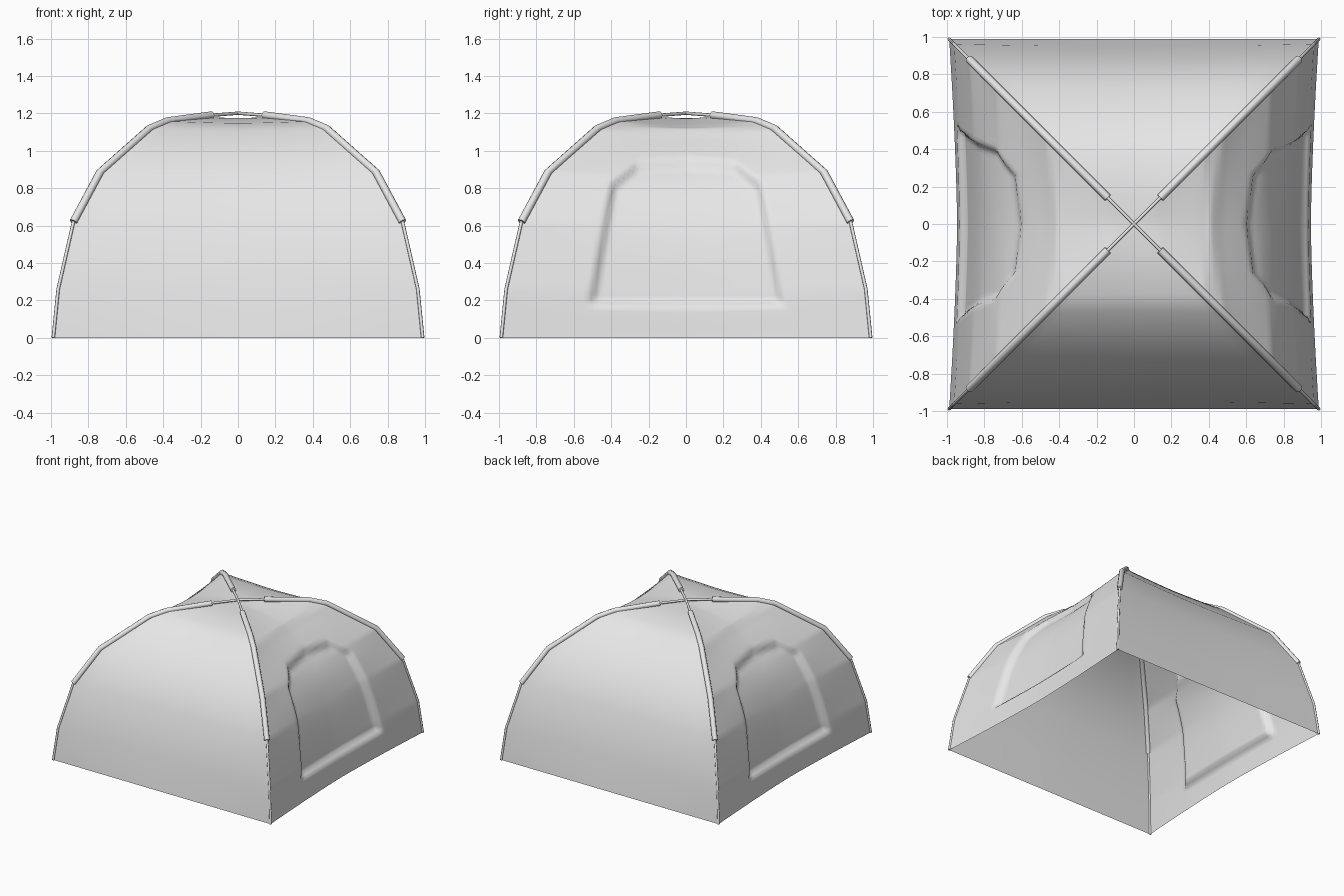
import bpy, bmesh, math
from mathutils import Vector, Matrix

cube = bpy.data.objects.get("Cube")
if cube:
    bpy.data.objects.remove(cube, do_unlink=True)

grey = bpy.data.materials.new("light_grey")
grey.use_nodes = True
grey.diffuse_color = (0.8, 0.8, 0.8, 1)
grey.node_tree.nodes["Principled BSDF"].inputs["Base Color"].default_value = (0.8, 0.8, 0.8, 1)

# Dome profile from the crown down to the ground: (distance from axis, height)
PROFILE = [Vector(p) for p in (
    (0, 1.175), (.14, 1.178), (.38, 1.158), (.475, 1.118),
    (.738, .885), (.88, .62), (.962, .26), (.988, 0))]
LAST = len(PROFILE) - 1
# Right half of the doorway outline, from sill to crown: (sideways, height)
DOOR = [Vector(p) for p in ((.53, .17), (.41, .85), (.27, .97), (0, 1.0))]


def profile_point(t, smooth):
    """Point on the profile, blended from straight (0) to rounded (1)."""
    i = min(int(t), LAST - 1)
    f = t - i
    b, c = PROFILE[i], PROFILE[i + 1]
    a = PROFILE[max(i - 1, 0)]
    d = PROFILE[min(i + 2, LAST)]
    curve = (2 * b + (c - a) * f + (2 * a - 5 * b + 4 * c - d) * f ** 2
             + (3 * b - a - 3 * c + d) * f ** 3) / 2
    return b.lerp(c, f).lerp(curve, smooth)


def door_depth(x, z):
    """How far the cloth is set back inside the doorway."""
    p = Vector((abs(x), z))
    inside = z - DOOR[0].y
    for a, b in zip(DOOR, DOOR[1:]):
        edge = (b - a).normalized()
        inside = min(inside, edge.x * (p.y - a.y) - edge.y * (p.x - a.x))
    s = max(0, min(1, inside / .045))
    return .038 * s * s * (3 - 2 * s)


def panel(name, angle, door):
    """One of the four cloth walls, built as a grid and turned into place."""
    cols, steps = (84, 13) if door else (12, 1)
    bm = bmesh.new()
    rows = []
    for j in range(LAST * steps + 1):
        row = []
        for i in range(cols + 1):
            u = 2 * i / cols - 1
            mid = 1 - abs(u) ** 1.5
            r, z = profile_point(j / steps, mid if door else 0)
            x = u * r
            inward = Vector((0, r, -.7 * z)).normalized()
            sag = (.042 if door else .015 * min(1, z * 4)) * mid * min(1, r / .5)
            if door:
                sag += door_depth(x, z)
            row.append(bm.verts.new(Vector((x, -r, z)) + inward * sag))
        rows.append(row)
    for top, low in zip(rows, rows[1:]):
        for i in range(cols):
            bm.faces.new((top[i], low[i], low[i + 1], top[i + 1]))
    bmesh.ops.remove_doubles(bm, verts=bm.verts, dist=1e-5)
    bm.transform(Matrix.Rotation(angle, 4, 'Z'))
    for f in bm.faces:
        f.smooth = True
    mesh = bpy.data.meshes.new(name)
    bm.to_mesh(mesh)
    bm.free()
    mesh.materials.append(grey)
    bpy.context.collection.objects.link(bpy.data.objects.new(name, mesh))


def tube(name, points, radius):
    """Round capped tube along a path."""
    curve = bpy.data.curves.new(name + "_path", 'CURVE')
    curve.dimensions = '3D'
    curve.bevel_depth = radius
    curve.bevel_resolution = 2
    curve.use_fill_caps = True
    spline = curve.splines.new('POLY')
    spline.points.add(len(points) - 1)
    for sp, p in zip(spline.points, points):
        sp.co = (*p, 1)
    helper = bpy.data.objects.new(name + "_path", curve)
    bpy.context.collection.objects.link(helper)
    bpy.context.view_layer.update()
    deps = bpy.context.evaluated_depsgraph_get()
    mesh = bpy.data.meshes.new_from_object(helper.evaluated_get(deps))
    bpy.data.objects.remove(helper, do_unlink=True)
    mesh.name = name
    mesh.materials.clear()
    mesh.materials.append(grey)
    obj = bpy.data.objects.new(name, mesh)
    bpy.context.collection.objects.link(obj)
    bpy.ops.object.select_all(action='DESELECT')
    obj.select_set(True)
    bpy.context.view_layer.objects.active = obj
    bpy.ops.object.shade_smooth_by_angle(angle=math.radians(50))


# Cloth walls: plain front and back, doorways on both sides
for name, turn, door in (("front_wall", 0, False), ("left_door_wall", 1, True),
                         ("back_wall", 2, False), ("right_door_wall", 3, True)):
    panel(name, turn * math.pi / 2, door)

# Poles stand a little proud of the cloth at the crown
POLE = [Vector((p.x, p.y + (.026, .012, 0)[min(i, 2)])) for i, p in enumerate(PROFILE)]

# Two crossing poles running corner to corner
for name, sy in (("pole_a", 1), ("pole_b", -1)):
    half = [Vector((p.x, sy * p.x, p.y)) for p in POLE]
    other = [Vector((-p.x, -p.y, p.z)) for p in half[:0:-1]]
    tube(name, other + half, .009)

# Cloth sleeves holding the poles along the upper ridges
for side, sx in (("left", 1), ("right", -1)):
    for end, sy in (("front", -1), ("back", 1)):
        path = [Vector((sx * p.x, sy * p.x, p.y)) for p in POLE[1:6]]
        tube(f"{end}_{side}_sleeve", path, .021)
